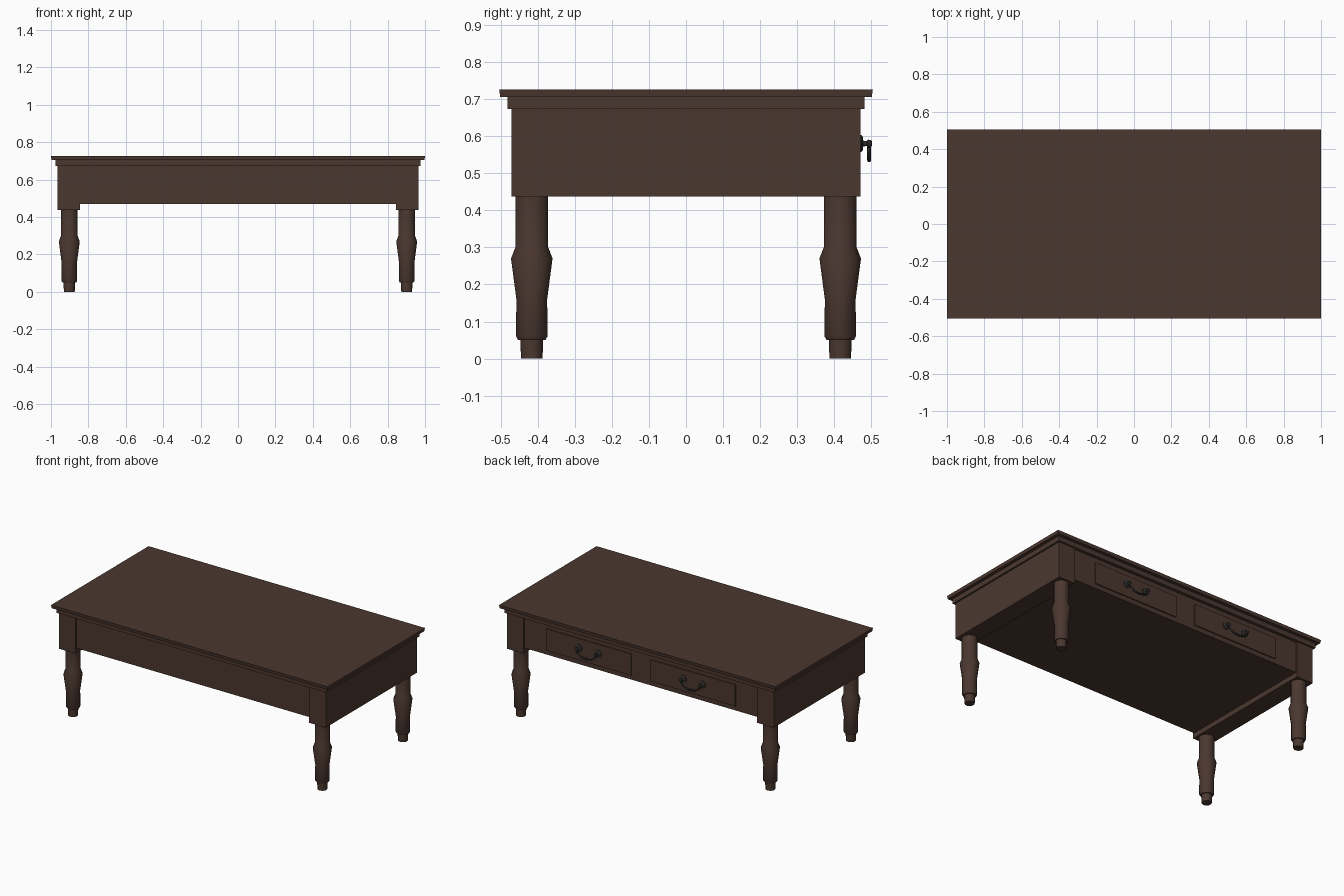
import bpy, bmesh, math
from mathutils import Vector

if "Cube" in bpy.data.objects:
    bpy.data.objects.remove(bpy.data.objects["Cube"])


def material(name, rgb):
    m = bpy.data.materials.new(name)
    m.diffuse_color = (*rgb, 1)
    m.use_nodes = True
    m.node_tree.nodes["Principled BSDF"].inputs["Base Color"].default_value = m.diffuse_color
    return m


wood = material("dark_brown_wood", (0.070, 0.039, 0.029))
metal = material("dark_metal", (0.030, 0.027, 0.026))


def finish(name, bm, mat):
    bmesh.ops.recalc_face_normals(bm, faces=bm.faces)
    me = bpy.data.meshes.new(name)
    bm.to_mesh(me)
    bm.free()
    me.materials.append(mat)
    ob = bpy.data.objects.new(name, me)
    bpy.context.collection.objects.link(ob)
    return ob


def box(name, x, y, z, mat=wood):
    bm = bmesh.new()
    bmesh.ops.create_cube(bm, size=1)
    for v in bm.verts:
        v.co = Vector([(r[0] + r[1]) / 2 + c * (r[1] - r[0]) for r, c in zip((x, y, z), v.co)])
    return finish(name, bm, mat)


def lathe(name, profile, loc, mat, sides=12, axis='Z'):
    """Stack of rings from (radius, height) pairs, capped at both ends."""
    bm = bmesh.new()
    rings = []
    for r, h in profile:
        ring = []
        for i in range(sides):
            a = 2 * math.pi * (i + 0.5) / sides
            p = (r * math.cos(a), r * math.sin(a), h)
            if axis == 'Y':
                p = (p[0], h, p[1])
            ring.append(bm.verts.new(Vector(p) + Vector(loc)))
        rings.append(ring)
    for a, b in zip(rings, rings[1:]):
        for i in range(sides):
            j = (i + 1) % sides
            bm.faces.new((a[i], a[j], b[j], b[i]))
    bm.faces.new(rings[0])
    bm.faces.new(rings[-1])
    ob = finish(name, bm, mat)
    ob.data.shade_smooth()
    ob.data.set_sharp_from_angle(angle=math.radians(35))
    return ob


# Table top with a slightly undercut edge, and the moulding below it
top = box("table_top", (-1, 1), (-0.504, 0.504), (0.705, 0.726))
for v in top.data.vertices:
    if v.co.z < 0.71:
        v.co.x *= 0.997
        v.co.y *= 0.994
box("top_moulding", (-0.976, 0.976), (-0.481, 0.481), (0.673, 0.706))

# Body between the ends, closed underneath
box("apron_body", (-0.85, 0.85), (-0.463, 0.461), (0.47, 0.675))

leg_profile = [(0.030, 0), (0.032, 0.05), (0.038, 0.05), (0.044, 0.06), (0.043, 0.16),
               (0.058, 0.27), (0.046, 0.30), (0.046, 0.44)]
for s, side in ((1, "right"), (-1, "left")):
    # Solid end blocks
    box(side + "_end_block", sorted((s * 0.845, s * 0.965)), (-0.471, 0.471), (0.437, 0.675))
    # Turned legs
    for t, end in ((-1, "front"), (1, "back")):
        lathe(f"{end}_{side}_leg", leg_profile, (s * 0.902, t * 0.416, 0), wood)

    # Drawer front
    cx = s * 0.377
    box(side + "_drawer_front", (cx - 0.307, cx + 0.307), (0.45, 0.468), (0.50, 0.64))

    # Handle: two rosettes with studs
    for k in (-1, 1):
        lathe(side + "_handle_rosette",
              [(0.024, 0.466), (0.024, 0.473), (0.018, 0.477), (0.008, 0.478),
               (0.007, 0.488), (0.011, 0.491), (0.010, 0.499), (0.005, 0.502)],
              (cx + k * 0.07, 0, 0.58), metal, 12, 'Y')
    # Handle: drooping bail
    cu = bpy.data.curves.new(side + "_handle_bail", 'CURVE')
    cu.dimensions = '3D'
    cu.bevel_depth = 0.0055
    cu.bevel_resolution = 1
    cu.use_fill_caps = True
    pts = [(-0.07, 0.58), (-0.066, 0.562), (-0.052, 0.55), (-0.036, 0.54), (-0.016, 0.535),
           (0.016, 0.535), (0.036, 0.54), (0.052, 0.55), (0.066, 0.562), (0.07, 0.58)]
    sp = cu.splines.new('POLY')
    sp.points.add(len(pts) - 1)
    for p, (x, z) in zip(sp.points, pts):
        p.co = (cx + x, 0.494, z, 1)
    cu.materials.append(metal)
    bpy.context.collection.objects.link(bpy.data.objects.new(side + "_handle_bail", cu))
